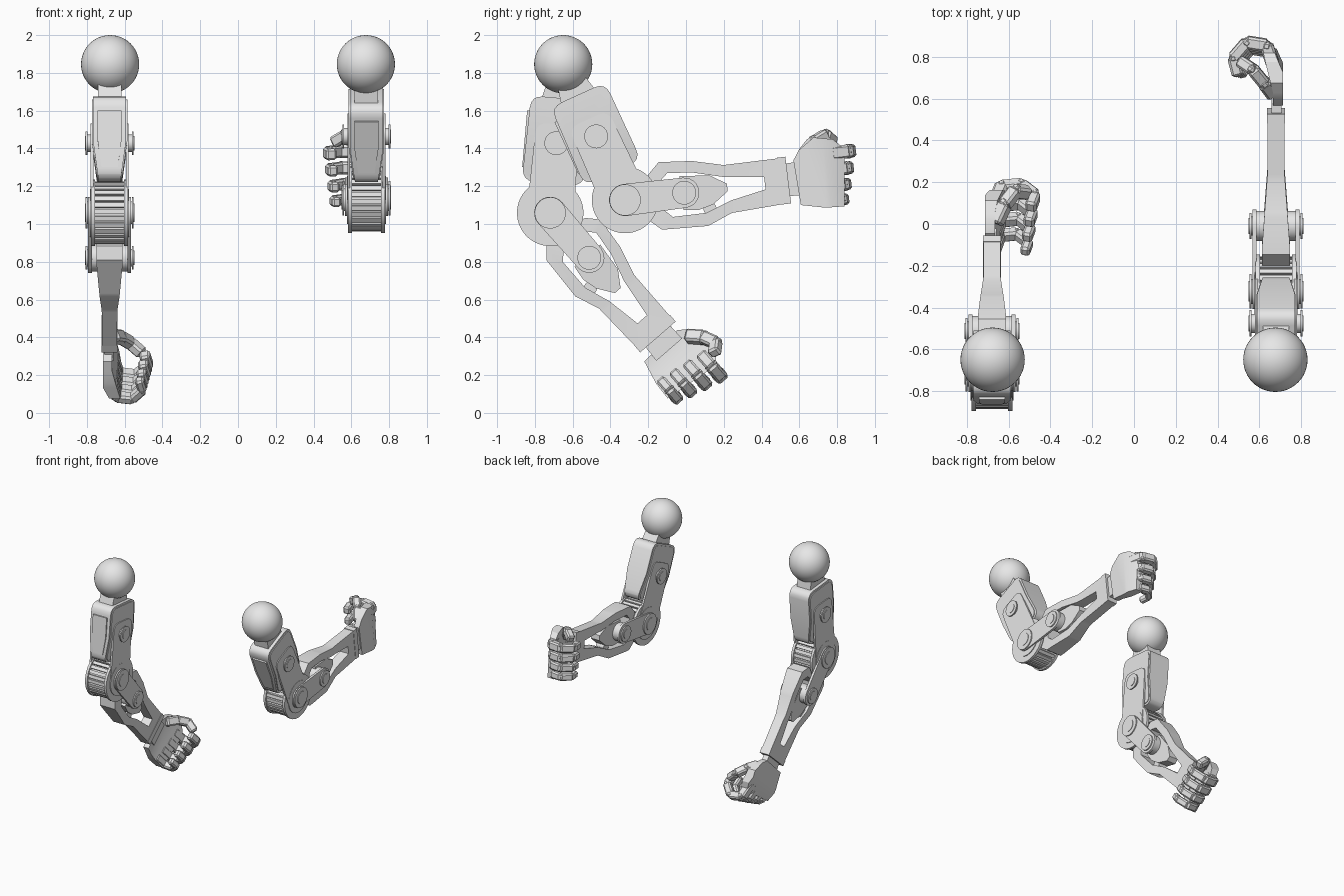
import bpy, bmesh, math
from mathutils import Matrix, Vector

if "Cube" in bpy.data.objects:
    bpy.data.objects.remove(bpy.data.objects["Cube"])

COLOUR = (0.8, 0.8, 0.8, 1)
grey = bpy.data.materials.new("light grey")
grey.use_nodes = True
grey.diffuse_color = COLOUR
grey.node_tree.nodes["Principled BSDF"].inputs["Base Color"].default_value = COLOUR


def finish(bm, name, frame):
    """Place a part in the world, mark sharp edges and create the object."""
    bm.transform(frame)
    bmesh.ops.recalc_face_normals(bm, faces=bm.faces)
    for f in bm.faces:
        f.smooth = True
    for e in bm.edges:
        e.smooth = len(e.link_faces) == 2 and e.calc_face_angle(0) < math.radians(30)
    mesh = bpy.data.meshes.new(name)
    bm.to_mesh(mesh)
    bm.free()
    mesh.materials.append(grey)
    bpy.context.collection.objects.link(bpy.data.objects.new(name, mesh))


def circle(u, v, r, n=32):
    return [(u + r * math.cos(math.tau * i / n), v + r * math.sin(math.tau * i / n)) for i in range(n)]


def rounded(pts, r, steps=4):
    """Round every corner of a polygon."""
    out = []
    for i, p in enumerate(pts):
        p = Vector(p)
        a, b = Vector(pts[i - 1]) - p, Vector(pts[(i + 1) % len(pts)]) - p
        a, b = (p + d.normalized() * min(r, d.length * 0.45) for d in (a, b))
        for k in range(steps + 1):
            t = k / steps
            out.append(a * (1 - t) ** 2 + p * 2 * t * (1 - t) + b * t * t)
    return out


def capsule(u0, u1, r0, r1, n=12):
    """Straight bar outline with round ends."""
    half = [math.pi * (i / n - 0.5) for i in range(n + 1)]
    return ([(u1 + r1 * math.cos(a), r1 * math.sin(a)) for a in half]
            + [(u0 - r0 * math.cos(a), -r0 * math.sin(a)) for a in half])


def prism(name, frame, pts, lo, hi, cuts=(), hole=None):
    """Solid or holed outline in u,v between two depths, which may vary with u."""
    bm = bmesh.new()
    n = len(pts)
    rows = [[bm.verts.new((p[0], p[1], w)) for p in ring]
            for ring in ([pts, hole] if hole else [pts]) for w in (0, 1)]
    for i in range(n):
        j = (i + 1) % n
        pairs = [(0, 1), (2, 3), (0, 2), (1, 3)] if hole else [(0, 1)]
        for a, b in pairs:
            bm.faces.new((rows[a][i], rows[a][j], rows[b][j], rows[b][i]))
    if not hole:
        bm.faces.new(rows[0])
        bm.faces.new(rows[1])
    for c in cuts:
        bmesh.ops.bisect_plane(bm, geom=bm.verts[:] + bm.edges[:] + bm.faces[:],
                               plane_co=(c, 0, 0), plane_no=(1, 0, 0))
    for v in bm.verts:
        f = hi if v.co.z > 0.5 else lo
        v.co.z = f(v.co.x) if callable(f) else f
    finish(bm, name, frame)


def both_sides(name, frame, pts, lo, hi, cuts=()):
    """The same plate on the inner and the outer face."""
    prism("inner_" + name, frame, pts, lo, hi, cuts)
    flip = frame @ Matrix.Diagonal((1, 1, -1, 1))
    prism("outer_" + name, flip, pts, lo, hi, cuts)


def joint_cap(name, frame, u, r):
    """Hub, flange and raised centre pin."""
    both_sides(name + "_hub", frame, circle(u, 0, r * 0.72), 0.08, 0.12)
    both_sides(name + "_flange", frame, circle(u, 0, r), 0.118, 0.127)
    both_sides(name + "_pin", frame, circle(u, 0, r * 0.6), 0.127, 0.131)


def digit(name, frame, path, width):
    """Chain of bevelled blocks along a path."""
    bm = bmesh.new()
    for k, (a, b) in enumerate(zip(path, path[1:])):
        a, b = Vector(a), Vector(b)
        x = (b - a).normalized()
        z = x.cross(Vector((0, 1, 0))).normalized()
        y = z.cross(x)
        m = Matrix((x, y, z)).transposed().to_4x4()
        m.translation = (a + b) / 2
        s = width * (1 - 0.05 * k)
        bmesh.ops.create_cube(bm, size=1, matrix=m @ Matrix.Diagonal(((b - a).length + 0.012, s, s * 0.9, 1)))
        # knuckle pin between two blocks
        if k:
            m.translation = a
            bmesh.ops.create_cube(bm, size=1, matrix=m @ Matrix.Diagonal((s * 0.6, s * 1.12, s * 0.6, 1)))
    bmesh.ops.bevel(bm, geom=bm.edges[:], offset=0.011, segments=1, affect='EDGES')
    finish(bm, name, frame)


def make_frame(side, y, z, degrees):
    """u along the limb, v across it, w toward the middle of the model."""
    a = math.radians(degrees)
    c, s = math.cos(a), math.sin(a)
    return Matrix(((0, 0, -side, side * 0.68), (c, -s, 0, y), (s, c, 0, z), (0, 0, 0, 1)))


def upper_half(u):
    return 0.088 - 0.028 * min(max((u - 0.42) / 0.2, 0), 1)


def fore_half(u):
    return 0.068 - 0.027 * min(max((u - 0.22) / 0.36, 0), 1) - 0.004 * max(u - 0.58, 0)


def build_arm(label, side, shoulder_angle, elbow_angle, reach):
    n = label + "_"
    sy, sz = -0.65, 1.846
    up = make_frame(side, sy, sz, shoulder_angle)

    # shoulder ball and neck
    bm = bmesh.new()
    bmesh.ops.create_uvsphere(bm, u_segments=48, v_segments=24, radius=0.154)
    finish(bm, n + "shoulder_ball", Matrix.Translation((side * 0.677, sy, sz)))
    prism(n + "shoulder_neck", up, [(0.09, -0.075), (0.09, 0.075), (0.2, 0.1), (0.2, -0.1)], -0.062, 0.062)

    # upper arm shell with raised side and front panels
    shell = [(0.18, -0.155), (0.18, 0.162), (0.632, 0.165), (0.632, -0.165)]
    prism(n + "upper_arm_shell", up, rounded(shell, 0.065), lambda u: -upper_half(u), upper_half, (0.42, 0.6))
    inset = [(0.195, -0.14), (0.195, 0.147), (0.617, 0.15), (0.617, -0.15)]
    both_sides(n + "upper_arm_panel", up, rounded(inset, 0.055),
               lambda u: upper_half(u) - 0.01, lambda u: upper_half(u) + 0.006, (0.42, 0.6))
    prism(n + "upper_arm_front_panel", up, [(0.26, -0.169), (0.26, -0.15), (0.56, -0.15), (0.56, -0.169)],
          lambda u: 0.025 - upper_half(u), lambda u: upper_half(u) - 0.025, (0.42,))

    # plates from the upper arm down to the elbow
    link = rounded([(0.32, -0.115), (0.32, 0.115), (0.8, 0.125), (0.8, -0.125)], 0.06)
    both_sides(n + "upper_link", up, link, 0.086, 0.101)
    both_sides(n + "upper_link_end", up, circle(0.79, 0, 0.128), 0.086, 0.103)
    joint_cap(n + "upper_joint", up, 0.42, 0.063)

    # elbow drum with ribs between two discs
    a = math.radians(shoulder_angle)
    fore = make_frame(side, sy + 0.79 * math.cos(a), sz + 0.79 * math.sin(a), elbow_angle)
    teeth = 28
    ribs = []
    for i in range(teeth):
        for k, r in ((0, 0.148), (0.28, 0.148), (0.3, 0.166), (0.98, 0.166)):
            t = math.tau * (i + k) / teeth
            ribs.append((r * math.cos(t), r * math.sin(t)))
    prism(n + "elbow_drum", fore, ribs, -0.08, 0.08)
    both_sides(n + "elbow_disc", fore, circle(0, 0, 0.176, 48), 0.077, 0.097)
    joint_cap(n + "elbow", fore, 0, 0.083)

    # forearm link and its joint
    both_sides(n + "forearm_link", fore, capsule(0, 0.315, 0.085, 0.08), 0.094, 0.113)
    prism(n + "forearm_axle", fore, circle(0.315, 0, 0.072), -0.1, 0.1)
    joint_cap(n + "forearm_joint", fore, 0.315, 0.063)

    # open forearm frame and the ram inside it
    outer = [(0.14, 0.12), (0.2, 0.177), (0.375, 0.162), (0.54, 0.12), (0.865, 0.12),
             (0.865, -0.122), (0.553, -0.137), (0.42, -0.19), (0.175, -0.18), (0.12, -0.13)]
    inner = [(0.2, 0.08), (0.24, 0.115), (0.375, 0.1), (0.53, 0.058), (0.745, 0.03),
             (0.745, -0.035), (0.56, -0.07), (0.42, -0.12), (0.24, -0.12), (0.2, -0.08)]
    prism(n + "forearm_frame", fore, outer, lambda u: -fore_half(u), fore_half, (0.22, 0.4, 0.58), inner)
    prism(n + "forearm_ram", fore,
          [(0.3, -0.09), (0.3, 0.09), (0.46, 0.075), (0.545, 0.02), (0.545, -0.02), (0.46, -0.08), (0.38, -0.1)],
          lambda u: -0.9 * fore_half(u), lambda u: 0.9 * fore_half(u), (0.4,))
    prism(n + "forearm_cross_pin", fore, circle(0.44, -0.1, 0.035, 16), -0.035, 0.035)
    prism(n + "forearm_cuff", fore, [(0.825, -0.125), (0.825, 0.124), (0.87, 0.124), (0.87, -0.125)], -0.043, 0.043)

    # wrist and palm
    prism(n + "wrist", fore, [(0.86, -0.085), (0.86, 0.088), (0.96, 0.09), (0.96, -0.09)], -0.026, 0.022)
    palm = [(0.91, 0.1), (0.945, 0.15), (1.03, 0.207), (1.13, 0.185), (1.185, 0.13), (1.15, -0.175),
            (1.05, -0.17), (0.92, -0.14)]
    prism(n + "palm", fore, palm, lambda u: -0.034 + 0.45 * max(u - 1.08, 0),
          lambda u: 0.014 + 0.25 * max(u - 0.98, 0), (0.98, 1.08))

    # four curled fingers
    curl = [(1.11, 0.015), (1.2, 0.045), (1.215, 0.14), (1.14, 0.205), (1.06, 0.185)]
    names = ("index", "middle", "ring", "little")
    for k, v in enumerate((0.112, 0.025, -0.06, -0.138)):
        size = 1 - 0.05 * k
        path = [(1.1 + (u - 1.1) * size - 0.015 * k + reach * min(i, 1), v, w * size)
                for i, (u, w) in enumerate(curl)]
        digit(n + names[k] + "_finger", fore, path, 0.072 * size)

    # thumb
    digit(n + "thumb", fore, [(0.97, 0.12, 0.02), (1.03, 0.18, 0.06), (1.095, 0.21, 0.11),
                              (1.13, 0.17, 0.17)], 0.07)


build_arm("left", 1, -65.5, 7, 0)
build_arm("right", -1, -95, -49, 0.03)
